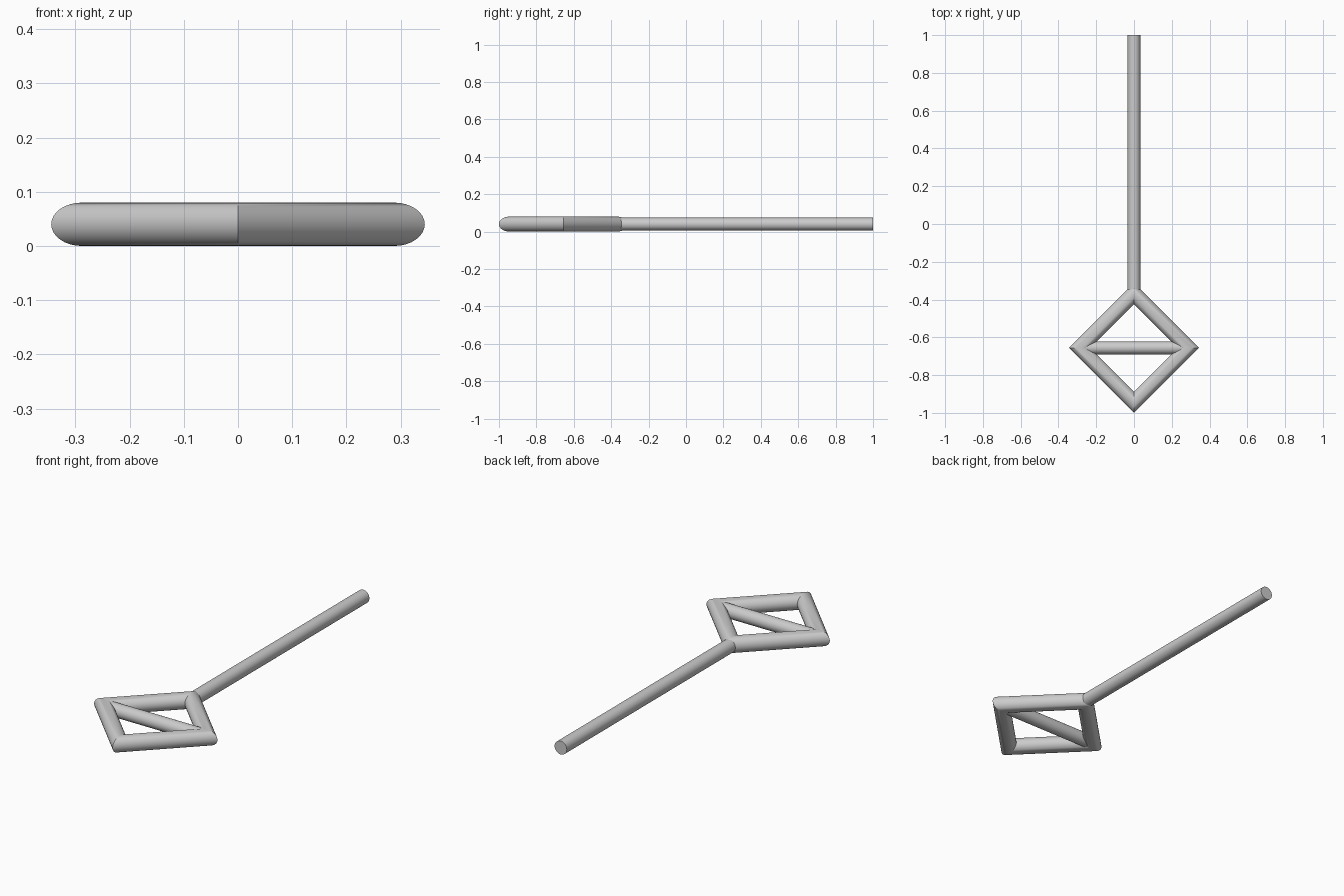
import bpy, bmesh, math
from mathutils import Vector

if "Cube" in bpy.data.objects:
    bpy.data.objects.remove(bpy.data.objects["Cube"])

SIDES = 32
R_FRAME = 0.04           # diamond tube radius
R_BAR = 0.034            # handle and crossbar radius
CY, HALF = -0.656, 0.288  # diamond centre and centreline half diagonal


def smooth(obj):
    bpy.ops.object.select_all(action='DESELECT')
    obj.select_set(True)
    bpy.context.view_layer.objects.active = obj
    bpy.ops.object.shade_smooth_by_angle(angle=math.radians(30))


def rod(name, a, b, radius):
    a, b = Vector(a), Vector(b)
    d = b - a
    bpy.ops.mesh.primitive_cylinder_add(
        vertices=SIDES, radius=radius, depth=d.length, location=(a + b) / 2,
        rotation=d.to_track_quat('Z', 'Y').to_euler())
    obj = bpy.context.object
    obj.name = name
    smooth(obj)


# Diamond frame: round tube swept round four mitred corners
bm = bmesh.new()
rings = []
for k in range(4):
    out = Vector((math.cos(k * math.pi / 2), math.sin(k * math.pi / 2), 0))
    ring = []
    for i in range(SIDES):
        t = 2 * math.pi * i / SIDES
        p = out * (HALF + math.sqrt(2) * R_FRAME * math.cos(t))
        ring.append(bm.verts.new(p + Vector((0, CY, R_FRAME + R_FRAME * math.sin(t)))))
    rings.append(ring)
for k in range(4):
    a, b = rings[k], rings[(k + 1) % 4]
    for i in range(SIDES):
        j = (i + 1) % SIDES
        bm.faces.new((a[i], a[j], b[j], b[i]))
bmesh.ops.recalc_face_normals(bm, faces=bm.faces)
mesh = bpy.data.meshes.new("diamond_frame")
bm.to_mesh(mesh)
bm.free()
frame = bpy.data.objects.new("diamond_frame", mesh)
bpy.context.collection.objects.link(frame)
smooth(frame)

# Crossbar between the side corners
rod("crossbar", (-0.275, CY, R_FRAME), (0.275, CY, R_FRAME), R_BAR)

# Long straight handle
rod("handle", (0, CY + HALF, R_FRAME), (0, 1, R_FRAME), R_BAR)
